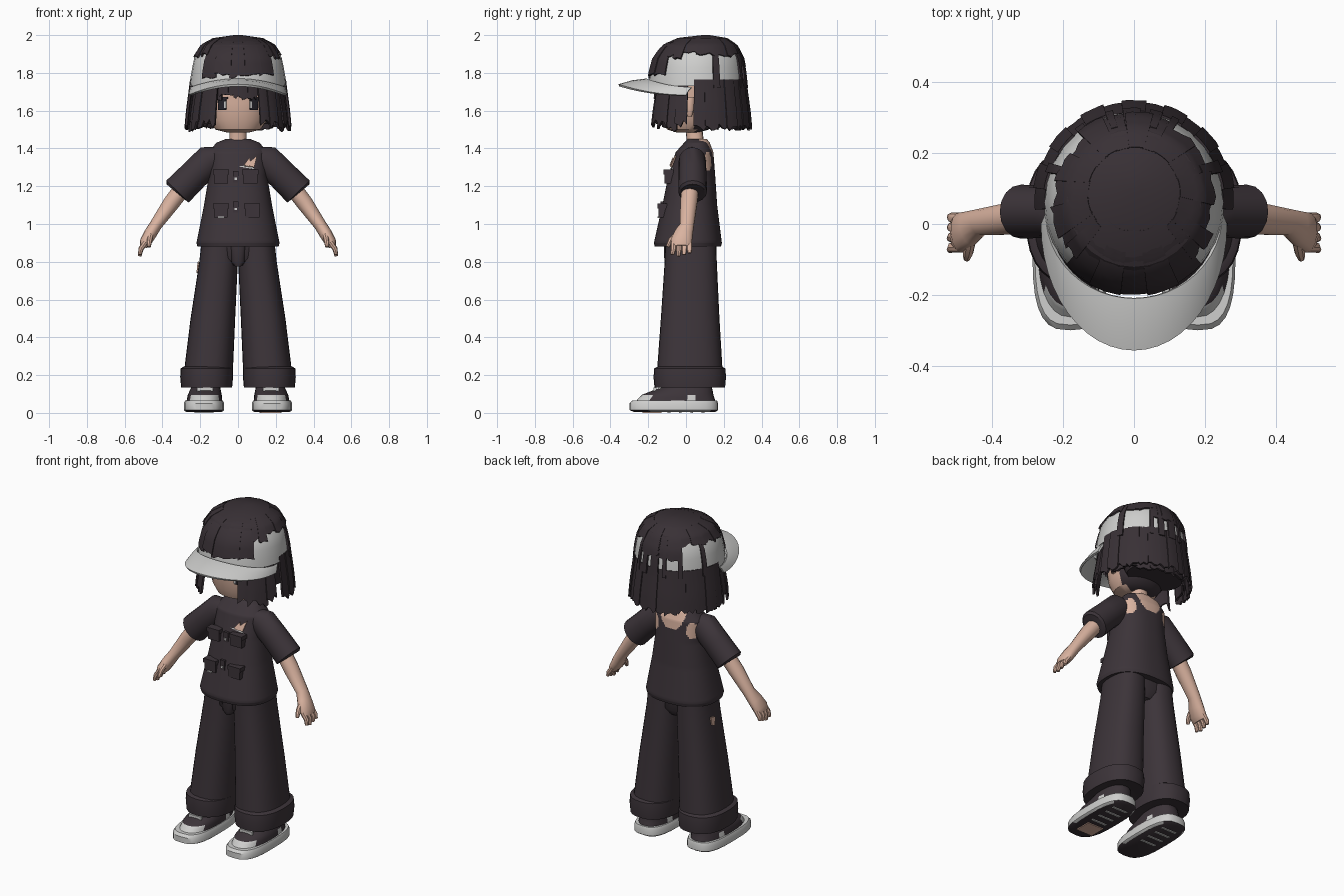
import bpy, bmesh, random
from math import sin, cos, pi, radians
from mathutils import Vector

random.seed(4)
if bpy.data.objects.get("Cube"):
    bpy.data.objects.remove(bpy.data.objects["Cube"], do_unlink=True)


def material(name, r, g, b):
    m = bpy.data.materials.new(name)
    m.use_nodes = True
    m.diffuse_color = (r, g, b, 1)
    bsdf = m.node_tree.nodes["Principled BSDF"]
    bsdf.inputs["Base Color"].default_value = (r, g, b, 1)
    bsdf.inputs["Roughness"].default_value = 0.8
    return m


DARK = material("charcoal cloth", .045, .034, .041)
HAIR = material("dark hair", .040, .030, .036)
LIGHT = material("light grey", .62, .62, .61)
SKIN = material("skin", .70, .45, .35)
EYE = material("eye black", .02, .018, .025)


def make(name, verts, faces, mats, rule=None, mirror=False, thick=0, angle=40):
    """Object from generated geometry; rule picks a material index per face."""
    me = bpy.data.meshes.new(name)
    me.from_pydata(verts, [], faces)
    bm = bmesh.new()
    bm.from_mesh(me)
    bmesh.ops.recalc_face_normals(bm, faces=bm.faces)
    if thick:
        bmesh.ops.solidify(bm, geom=bm.faces[:], thickness=thick)
        bmesh.ops.recalc_face_normals(bm, faces=bm.faces)
    bm.to_mesh(me)
    bm.free()
    ob = bpy.data.objects.new(name, me)
    bpy.context.collection.objects.link(ob)
    for m in mats:
        me.materials.append(m)
    if rule:
        for p in me.polygons:
            p.material_index = rule(p.center, p.normal)
    if mirror:
        ob.modifiers.new("Mirror", 'MIRROR').use_mirror_merge = False
    bpy.ops.object.select_all(action='DESELECT')
    ob.select_set(True)
    bpy.context.view_layer.objects.active = ob
    bpy.ops.object.shade_smooth_by_angle(angle=radians(angle))
    return ob


def skin_rings(rings):
    n = len(rings[0])
    faces = [(i * n + j, i * n + (j + 1) % n, (i + 1) * n + (j + 1) % n, (i + 1) * n + j)
             for i in range(len(rings) - 1) for j in range(n)]
    faces += [tuple(range(n)), tuple(range((len(rings) - 1) * n, len(rings) * n))]
    return [v for r in rings for v in r], faces


def spow(v, p):
    return abs(v) ** (2 / p) * (1 if v >= 0 else -1)


def loft(name, rows, mats, n=28, power=2.4, sub=1, **kw):
    """Stack of horizontal superellipses: (z, cx, cy, rx, ry)."""
    full = [[a + (b - a) * k / sub for a, b in zip(r, s)]
            for r, s in zip(rows, rows[1:]) for k in range(sub)] + [rows[-1]]
    rings = [[(cx + rx * spow(cos(2 * pi * j / n), power),
               cy + ry * spow(sin(2 * pi * j / n), power), z) for j in range(n)]
             for z, cx, cy, rx, ry in full]
    return make(name, *skin_rings(rings), mats, **kw)


def tube(name, path, mats, n=14, **kw):
    """Elliptical tube along a path: (x, y, z, width, depth)."""
    pts = [Vector(p[:3]) for p in path]
    rings = []
    for i, p in enumerate(path):
        t = (pts[min(i + 1, len(pts) - 1)] - pts[max(i - 1, 0)]).normalized()
        u = t.cross(Vector((0, 1, 0))).normalized()
        w = u.cross(t)
        rings.append([pts[i] + u * p[3] * cos(2 * pi * j / n) + w * p[4] * sin(2 * pi * j / n)
                      for j in range(n)])
    return make(name, *skin_rings(rings), mats, **kw)


def box(name, c, s, mat, **kw):
    v = [(c[0] + s[0] * a / 2, c[1] + s[1] * b / 2, c[2] + s[2] * d / 2)
         for a in (-1, 1) for b in (-1, 1) for d in (-1, 1)]
    f = [(0, 1, 3, 2), (4, 6, 7, 5), (0, 4, 5, 1), (2, 3, 7, 6), (0, 2, 6, 4), (1, 5, 7, 3)]
    return make(name, v, f, [mat], **kw)


# Head with dark scalp, ears, neck and the hair mass behind
loft("head", [(1.485, 0, .01, .06, .06), (1.5, 0, .01, .12, .11), (1.55, 0, .02, .155, .14),
              (1.64, 0, .025, .17, .155), (1.8, 0, .03, .17, .16)], [SKIN, HAIR], power=2.2,
     rule=lambda c, n: 1 if c.y > .055 else 0)
loft("ear", [(1.57, .165, .02, .012, .012), (1.61, .175, .02, .018, .022), (1.67, .17, .02, .015, .022)],
     [SKIN], n=10, mirror=True)
loft("neck", [(1.38, 0, .055, .06, .05), (1.43, 0, .05, .046, .045), (1.52, 0, .04, .045, .045)], [SKIN], n=16)
loft("hair_mass", [(1.53, 0, .18, .17, .11), (1.6, 0, .165, .2, .125), (1.75, 0, .16, .21, .13)], [HAIR])


def face_plate(name, x0, x1, z0, z1, lift, mat):
    xs = [x0 + (x1 - x0) * k / 3 for k in range(4)]
    verts = [(x, .022 - (.141 + (z - 1.55) * .16) * (1 - (x / .162) ** 2.2) ** .455 - lift, z)
             for z in (z0, z1) for x in xs]
    make(name, verts, [(k, k + 1, k + 5, k + 4) for k in range(3)], [mat], mirror=True, thick=.003)


face_plate("eye", .062, .105, 1.605, 1.665, .004, EYE)
face_plate("eye_shine", .062, .072, 1.615, 1.65, .008, LIGHT)
face_plate("eyelash", .055, .118, 1.662, 1.672, .006, HAIR)

# Cap and hair follow one shared dome
DOME = [(1.48, 1.1), (1.6, 1.07), (1.72, 1.02), (1.8, .99), (1.88, .92), (1.95, .75), (1.985, .5), (2.0, .08)]


def dome(az, z, k=1):
    for (a, s), (b, t) in zip(DOME, DOME[1:]):
        if z <= b:
            break
    s += (t - s) * (z - a) / (b - a)
    return (.255 * s * k * cos(az), .06 + .05 * (1 - min(s, 1)) + .258 * s * k * sin(az), z)


def dome_shell(name, heights, k, mat, n=28):
    rings = [[dome(2 * pi * j / n, z, k) for j in range(n)] for z in heights]
    return make(name, *skin_rings(rings), [mat], angle=25)


dome_shell("cap_crown", [1.73, 1.78, 1.83, 1.88, 1.92, 1.95], .985, LIGHT)
dome_shell("hair_top", [1.92, 1.95, 1.985, 2.0], 1.0, HAIR)


def lock(name, a0, a1, top, bottom, k=1.02, flare=0, tip=.02):
    """Flat strand draped on the dome with a ragged tip."""
    cols, rows = 4, 7
    ragged = [tip * random.random() for _ in range(cols + 1)]
    verts = []
    for i in range(rows + 1):
        for j in range(cols + 1):
            t = i / rows
            az = radians(a0 + (a1 - a0) * j / cols)
            z = top + (bottom + ragged[j] - top) * t
            verts.append(dome(az, z, k + flare * t))
    c = cols + 1
    faces = [(i * c + j, i * c + j + 1, (i + 1) * c + j + 1, (i + 1) * c + j)
             for i in range(rows) for j in range(cols)]
    make(name, verts, faces, [HAIR], thick=.012, angle=35)


def fringe(name, start, stop, count, top, bottom, k=1.01, **kw):
    w = (stop - start) / count
    for i in range(count):
        lock(name, start + i * w - 1, start + (i + 1) * w + 1, top, bottom + random.uniform(-.01, .01),
             k=k + .02 * (i % 2), **kw)


fringe("front_hair", -137, -43, 5, 1.988, 1.775)
fringe("side_hair_right", 203, 224, 2, 1.985, 1.88)
fringe("side_hair_left", -44, -23, 2, 1.985, 1.88)
fringe("side_hair_top", -25, 65, 4, 1.985, 1.892)
fringe("side_hair_top", 125, 205, 4, 1.985, 1.892)
fringe("back_hair_upper", 62, 128, 4, 1.985, 1.825)
for a, b in ((19, 27), (61, 66), (72, 80), (86, 97), (103, 108), (123, 129), (155, 161)):
    lock("back_hair_strand", a, b, 1.93, 1.72, 1.02, tip=0)
fringe("back_hair_lower", -3, 183, 15, 1.765, 1.5, k=.985, flare=.025, tip=.03)
fringe("back_hair_inner", 8, 172, 9, 1.74, 1.5, k=.88)
for lo, hi in ((-62, -13), (193, 242)):
    fringe("cheek_hair", lo, hi, 4, 1.73, 1.49, k=.91, flare=.05, tip=.06)
fringe("bangs", -124, -56, 7, 1.74, 1.66, k=.84)

# Curved cap brim
N = 24
verts = []
for i in range(N + 1):
    a = -pi + pi * i / N
    for t in (0, .5, 1):
        drop = cos(a) ** 2
        verts.append(((.25 + .013 * t) * cos(a), .03 * (1 - t) + (.24 + .117 * t) * sin(a),
                      1.77 - .045 * drop + t * (-.03 - .012 * drop) + .006 * sin(pi * t)))
make("cap_brim", verts, [(3 * i + t, 3 * i + t + 1, 3 * i + t + 4, 3 * i + t + 3)
                         for i in range(N) for t in (0, 1)], [LIGHT], thick=.012, angle=30)


# Shirt with bare patches at the back
def shirt_rule(c, n):
    scoop = (c.x / .085) ** 2 + ((c.z - 1.44) / .12) ** 2 < 1
    hole = ((abs(c.x) - .122) / .027) ** 2 + ((c.z - 1.33) / .05) ** 2 < 1
    return 1 if c.y > .07 and (scoop or hole) else 0


loft("shirt", [(.88, 0, .01, .215, .175), (.9, 0, .01, .22, .18), (1.1, 0, .02, .18, .145),
               (1.25, 0, .03, .155, .125), (1.38, 0, .045, .155, .10), (1.43, 0, .058, .115, .068),
               (1.45, 0, .06, .065, .05)], [DARK, SKIN], n=96, sub=12, rule=shirt_rule)
tube("sleeve", [(.08, .03, 1.36, .05, .055), (.15, .033, 1.335, .085, .072), (.23, .035, 1.262, .08, .074),
                (.32, .035, 1.172, .083, .076), (.325, .035, 1.166, .07, .065)], [DARK], n=16, mirror=True)


def chest(x, z):
    return -.095 + .31 * (z - 1.25) + 1.4 * x * x - .004


# Torn patch on the chest
for mat, pts in ((SKIN, ((.035, 1.305), (.085, 1.3), (.1, 1.36))), (SKIN, ((.03, 1.31), (.07, 1.305), (.06, 1.35))),
                 (LIGHT, ((0, 1.305), (.09, 1.29), (.06, 1.312)))):
    make("shirt_tear", [(x, chest(x, z), z) for x, z in pts], [(0, 1, 2)], [mat], thick=.008)

# Pockets with flaps and buckles
for x, z, y in ((-.09, 1.25, -.09), (.065, 1.25, -.09), (-.09, 1.07, -.122), (.075, 1.07, -.122)):
    box("pocket", (x, y, z), (.075, .045, .07), DARK)
    box("pocket_flap", (x, y - .003, z + .025), (.085, .05, .025), DARK)
for z, y in ((1.25, -.092), (1.09, -.125)):
    box("strap", (-.012, y, z), (.03, .02, .06), DARK)
    box("buckle", (-.012, y - .012, z - .01), (.012, .008, .012), LIGHT)
box("pocket_trim", (-.09, -.147, 1.035), (.03, .006, .008), LIGHT)

# Arms and hands
tube("arm", [(.24, .03, 1.26, .045, .045), (.35, .015, 1.115, .044, .046), (.435, .005, .995, .033, .038),
             (.463, -.012, .95, .034, .05), (.49, -.025, .905, .031, .058), (.502, -.025, .88, .02, .05)],
     [SKIN], mirror=True)
for i, y in enumerate((-.066, -.037, -.009, .018)):
    tip = .83 + .008 * abs(i - 1)
    tube("finger", [(.488, y, .905, .015, .015), (.514, y, .868, .014, .015), (.52, y * 1.1, tip, .009, .01)],
         [SKIN], n=8, mirror=True)
tube("thumb", [(.46, -.04, .95, .016, .016), (.468, -.08, .915, .015, .015), (.472, -.097, .88, .01, .01)],
     [SKIN], n=8, mirror=True)

# Trousers
loft("trouser_hips", [(.78, 0, .02, .06, .1), (.82, 0, .02, .17, .125), (.93, 0, .02, .185, .13)], [DARK])
loft("trouser_fly", [(.775, 0, -.085, .015, .02), (.8, 0, -.09, .036, .025), (.89, 0, -.09, .043, .028)],
     [DARK], n=14)
loft("trouser_leg", [(.9, .098, .025, .096, .135), (.8, .103, .025, .102, .138), (.5, .133, .022, .118, .155),
                     (.2, .158, .02, .13, .175)], [DARK], mirror=True)
loft("trouser_cuff", [(.14, .166, .02, .115, .165), (.135, .166, .02, .135, .187), (.19, .166, .02, .14, .192),
                      (.235, .165, .02, .138, .188), (.245, .163, .02, .125, .17)], [DARK], mirror=True)
make("trouser_tear", [(-.207, .02, .79), (-.205, .06, .8), (-.208, .055, .75), (-.212, .03, .74)],
     [(0, 1, 2, 3)], [SKIN], thick=.008)

# Shoes: sole with treads, upper, toe trim and laces
loft("shoe_sole", [(.005, .18, -.06, .095, .215), (.015, .18, -.065, .107, .235), (.05, .18, -.065, .107, .235),
                   (.065, .18, -.06, .1, .225)], [LIGHT, DARK], power=3, mirror=True,
     rule=lambda c, n: 1 if n.z < -.8 else 0)
box("left_toe_tread", (.17, -.18, .004), (.11, .1, .008), SKIN)
for y in (-.09, -.03, .03, .09):
    box("sole_tread", (.18, y, .004), (.1, .014, .008), LIGHT, mirror=True)
loft("shoe_upper", [(.06, .178, -.055, .095, .212), (.095, .176, -.045, .09, .19), (.125, .172, -.01, .08, .15),
                    (.15, .17, .02, .072, .11), (.2, .168, .03, .065, .09)], [DARK, LIGHT], sub=3, mirror=True,
     rule=lambda c, n: 1 if c.z < .095 and (c.y < -.19 or 0 < c.y < .06) else 0)
for i in range(4):
    y, z = -.165 + .028 * i, .123 + .011 * i
    box("shoe_lace", (.174, y, z), (.085 - .006 * i, .016, .022), LIGHT, mirror=True)
box("shoe_tongue", (.172, -.085, .15), (.06, .03, .04), LIGHT, mirror=True)
